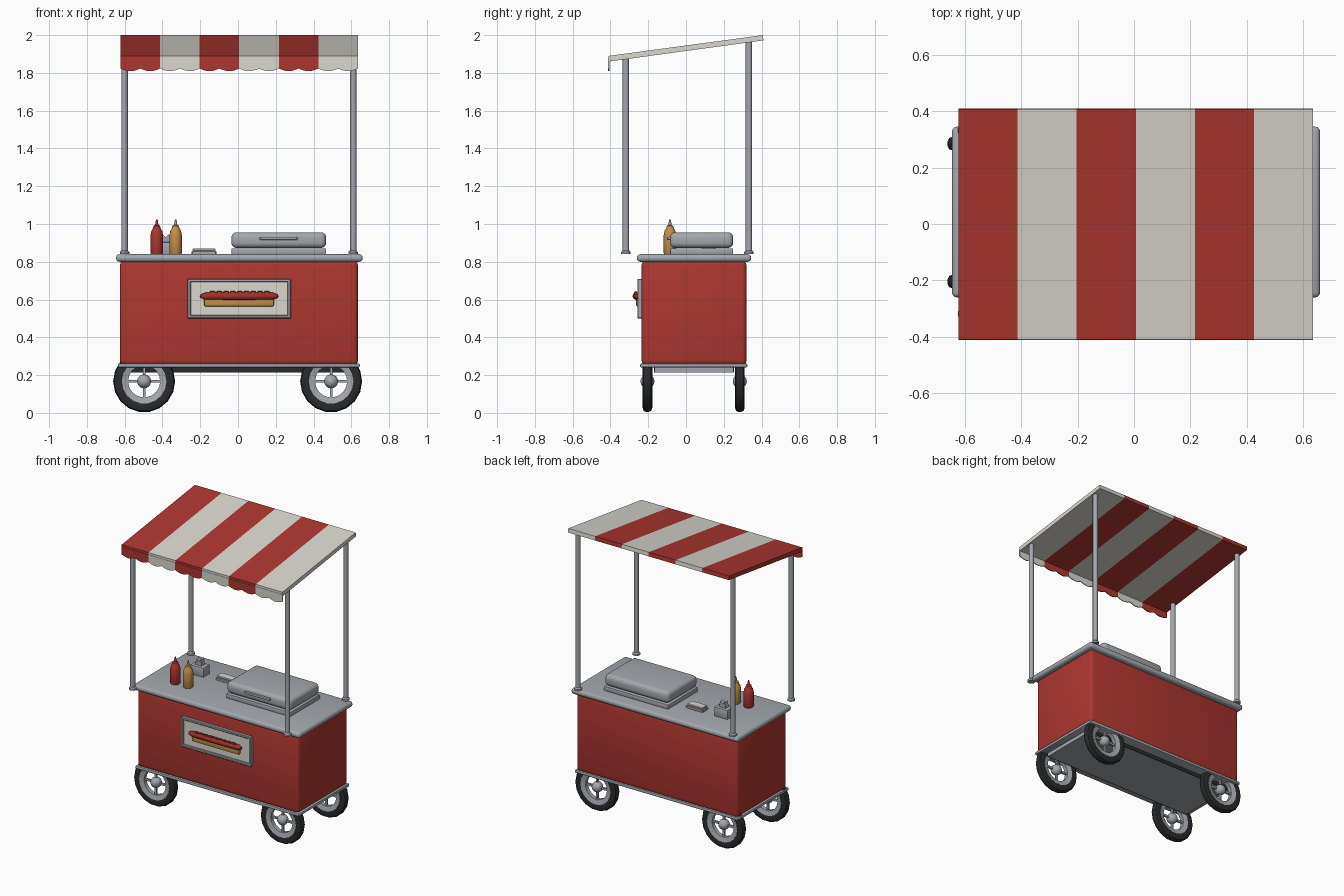
import bpy, bmesh, math
from mathutils import Vector

if "Cube" in bpy.data.objects:
    bpy.data.objects.remove(bpy.data.objects["Cube"])


def material(name, rgb):
    m = bpy.data.materials.new(name)
    m.diffuse_color = (*rgb, 1)
    m.use_nodes = True
    m.node_tree.nodes["Principled BSDF"].inputs["Base Color"].default_value = m.diffuse_color
    return m


RED = material("red paint", (0.42, 0.037, 0.03))
CREAM = material("cream", (0.70, 0.68, 0.62))
METAL = material("steel", (0.37, 0.39, 0.42))
BLACK = material("black rubber", (0.022, 0.023, 0.024))
MUSTARD = material("mustard", (0.54, 0.28, 0.07))
SAUSAGE = material("sausage red", (0.36, 0.03, 0.02))


def finish(bm, name, mat, smooth=True):
    bmesh.ops.recalc_face_normals(bm, faces=bm.faces)
    me = bpy.data.meshes.new(name)
    bm.to_mesh(me)
    bm.free()
    ob = bpy.data.objects.new(name, me)
    bpy.context.collection.objects.link(ob)
    me.materials.append(mat)
    if smooth:
        bpy.ops.object.select_all(action='DESELECT')
        bpy.context.view_layer.objects.active = ob
        ob.select_set(True)
        bpy.ops.object.shade_smooth_by_angle(angle=math.radians(35))
    return ob


def box(name, mat, x, y, z, bevel=0.0, segments=3):
    bm = bmesh.new()
    bmesh.ops.create_cube(bm, size=1)
    for v in bm.verts:
        v.co = [r[0] + (c + 0.5) * (r[1] - r[0]) for c, r in zip(v.co, (x, y, z))]
    if bevel:
        bmesh.ops.bevel(bm, geom=bm.edges[:], offset=bevel, segments=segments,
                        profile=0.5, affect='EDGES', clamp_overlap=True)
    return finish(bm, name, mat)


def lathe(name, mat, profile, origin, axis='Z', steps=20, closed=False):
    """Spin (radius, height) points about an axis."""
    bm = bmesh.new()
    vs = [bm.verts.new((r, 0, h)) for r, h in profile]
    pairs = list(zip(vs, vs[1:])) + ([(vs[-1], vs[0])] if closed else [])
    edges = [bm.edges.new(p) for p in pairs]
    bmesh.ops.spin(bm, geom=vs + edges, cent=(0, 0, 0), axis=(0, 0, 1),
                   angle=math.tau, steps=steps, use_duplicate=False)
    bmesh.ops.remove_doubles(bm, verts=bm.verts, dist=1e-5)
    for v in bm.verts:
        x, y, z = v.co
        v.co = Vector((x, z, y) if axis == 'Y' else (z, x, y) if axis == 'X' else (x, y, z)) + Vector(origin)
    return finish(bm, name, mat)


def prism(name, mat, outline, to3d, depth):
    """Extrude a flat outline by a depth vector."""
    bm = bmesh.new()
    f = bm.faces.new([bm.verts.new(to3d(*p)) for p in outline])
    new = bmesh.ops.extrude_face_region(bm, geom=[f])['geom']
    bmesh.ops.translate(bm, vec=depth, verts=[g for g in new if isinstance(g, bmesh.types.BMVert)])
    return finish(bm, name, mat, False)


# Cart body, counter and base
box("cart_body", RED, (-0.625, 0.635), (-0.235, 0.32), (0.255, 0.805), 0.022)
box("counter", METAL, (-0.645, 0.66), (-0.26, 0.345), (0.80, 0.84), 0.017)
box("base_trim", METAL, (-0.635, 0.645), (-0.243, 0.325), (0.24, 0.262), 0.008, 2)
box("underside_tray", METAL, (-0.585, 0.595), (-0.165, 0.25), (0.215, 0.245))
for y in (-0.17, 0.25):
    box("underside_rail", BLACK, (-0.585, 0.595), (y, y + 0.005), (0.215, 0.242))

# Wheels
for x in (-0.497, 0.493):
    for y in (-0.204, 0.285):
        c = (x, y, 0.167)
        lathe("tire", BLACK, [(0.115, -0.02), (0.14, -0.026), (0.158, -0.02), (0.164, -0.008),
                              (0.164, 0.008), (0.158, 0.02), (0.14, 0.026), (0.115, 0.02)],
              c, 'Y', 18, True)
        lathe("wheel_rim", METAL, [(0.085, -0.014), (0.118, -0.022), (0.118, 0.022), (0.085, 0.014)],
              c, 'Y', 18, True)
        lathe("hub", METAL, [(0.037 * math.sin(a * math.pi / 10), -0.037 * math.cos(a * math.pi / 10))
                             for a in range(11)], c, 'Y', 16)
        for sx, sz in ((0.09, 0.007), (0.007, 0.09)):
            box("spokes", METAL, (x - sx, x + sx), (y - 0.007, y + 0.007), (c[2] - sz, c[2] + sz))

# Canopy posts with collars
for x in (-0.6, 0.61):
    for y, top in ((-0.318, 1.875), (0.333, 1.97)):
        lathe("canopy_post", METAL, [(0, 0.84), (0.025, 0.84), (0.025, 0.852), (0.017, 0.86),
                                     (0.017, top), (0, top)], (x, y, 0), steps=16)

# Striped sloping canopy with scalloped valance
X0, STRIPE = -0.622, 0.2095
slope = [(-0.41, 1.86), (0.41, 1.972), (0.407, 2.0), (-0.41, 1.89)]
for i in range(6):
    x, mat = X0 + i * STRIPE, (CREAM if i % 2 else RED)
    prism("canopy_stripe", mat, slope, lambda y, z: (x, y, z), (STRIPE, 0, 0))
    wave = [(x + STRIPE * k / 16, 1.823 - 0.014 * abs(math.sin(math.pi * k / 8))) for k in range(17)]
    prism("valance", mat, wave + [(x + STRIPE, 1.875), (x, 1.875)],
          lambda px, pz: (px, -0.412, pz), (0, 0.006, 0))

# Sign panel with frame
box("sign_panel", CREAM, (-0.255, 0.27), (-0.243, -0.23), (0.51, 0.70))
for z in (0.50, 0.692):
    box("sign_frame_rail", METAL, (-0.268, 0.28), (-0.257, -0.23), (z, z + 0.018), 0.004, 1)
for x in (-0.268, 0.262):
    box("sign_frame_side", METAL, (x, x + 0.018), (-0.257, -0.23), (0.50, 0.71), 0.004, 1)

# Sausage in a bun on the sign
box("bun", MUSTARD, (-0.18, 0.19), (-0.264, -0.24), (0.563, 0.615), 0.008, 2)
lathe("sausage", SAUSAGE, [(0, -0.208), (0.01, -0.203), (0.019, -0.18), (0.02, 0), (0.019, 0.18),
                           (0.01, 0.203), (0, 0.208)], (0.006, -0.263, 0.618), 'X', 14)
for k in range(9):
    lathe("sauce_bump", SAUSAGE, [(0, -0.017), (0.008, -0.012), (0.009, 0), (0.008, 0.012), (0, 0.017)],
          (-0.135 + k * 0.036, -0.266, 0.636), 'X', 8)

# Food warmer
box("warmer_base", METAL, (-0.035, 0.467), (-0.085, 0.25), (0.838, 0.871), 0.006, 2)
box("warmer_lid", METAL, (-0.035, 0.467), (-0.085, 0.25), (0.873, 0.956), 0.028, 4)
box("lid_handle", METAL, (0.115, 0.315), (-0.1, -0.08), (0.915, 0.932), 0.006, 2)

# Sauce bottles
for x, mat, name in ((-0.43, RED, "ketchup_bottle"), (-0.33, MUSTARD, "mustard_bottle")):
    lathe(name, mat, [(0, 0.84), (0.03, 0.84), (0.033, 0.846), (0.033, 0.94), (0.029, 0.962), (0.019, 0.98),
                      (0.018, 0.99), (0.009, 0.995), (0.004, 1.024), (0, 1.025)], (x, -0.085, 0))

# Napkin dispenser and small tray
box("napkin_box", METAL, (-0.435, -0.33), (0.085, 0.16), (0.838, 0.905), 0.006, 2)
prism("napkin", METAL, [(-0.41, 0.9), (-0.355, 0.9), (-0.365, 0.945), (-0.385, 0.93), (-0.398, 0.945)],
      lambda x, z: (x, 0.105, z), (0, 0.035, 0))
box("small_tray", METAL, (-0.245, -0.115), (0.1, 0.165), (0.838, 0.858), 0.003, 1)
box("small_tray_lid", CREAM, (-0.24, -0.12), (0.105, 0.16), (0.858, 0.871), 0.003, 1)
